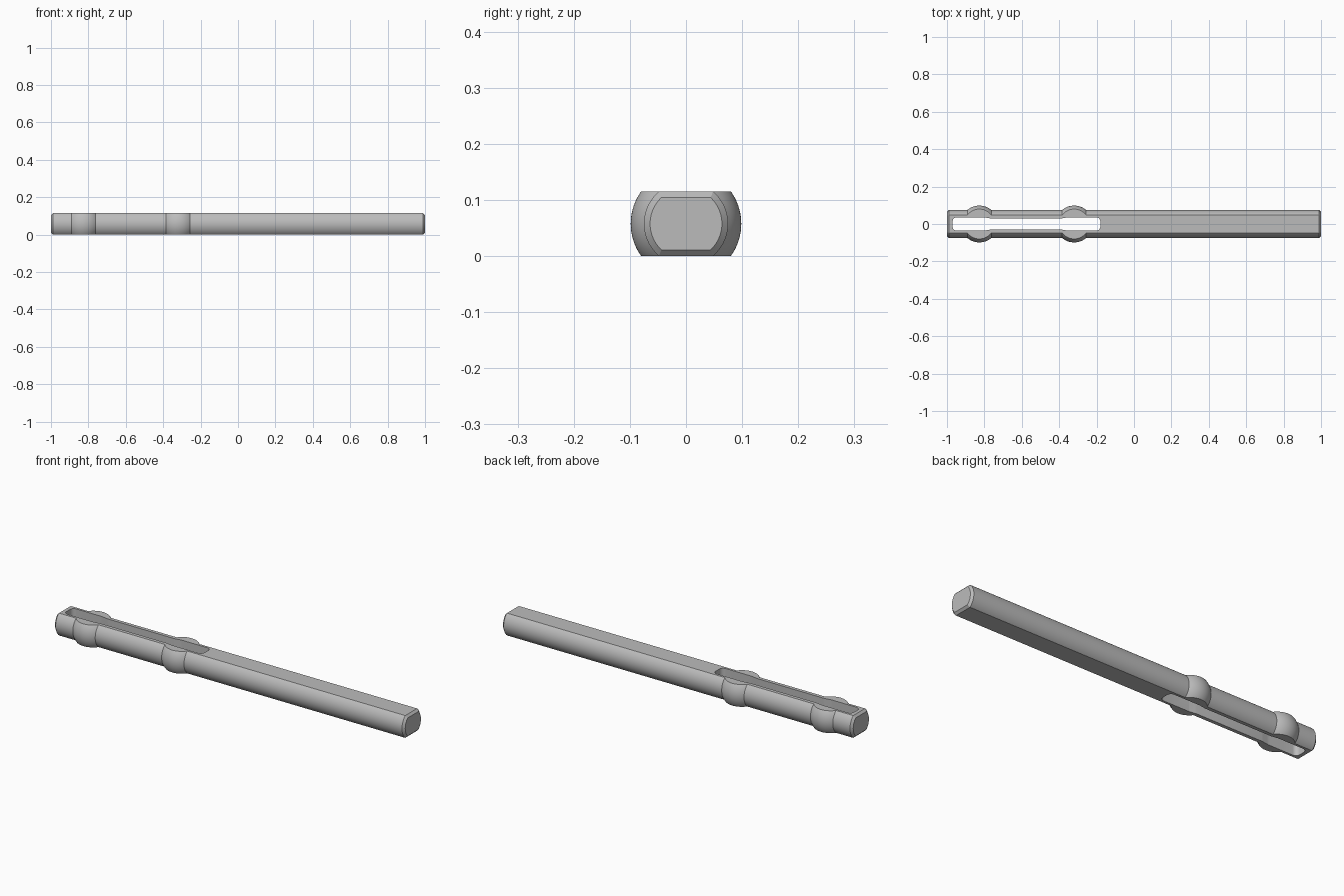
import bpy, bmesh, math

cube = bpy.data.objects.get("Cube")
if cube:
    bpy.data.objects.remove(cube, do_unlink=True)

RADIUS, HALF_H, CHAMFER = 0.075, 0.0575, 0.011
BULGE_R, BULGES = 0.0985, (-0.827, -0.32)
ARC = 28

grey = bpy.data.materials.new("Steel grey")
grey.use_nodes = True
grey.diffuse_color = (0.5, 0.5, 0.5, 1)
grey.node_tree.nodes["Principled BSDF"].inputs["Base Color"].default_value = grey.diffuse_color


def add_object(name, bm):
    bmesh.ops.recalc_face_normals(bm, faces=bm.faces[:])
    mesh = bpy.data.meshes.new(name)
    bm.to_mesh(mesh)
    bm.free()
    obj = bpy.data.objects.new(name, mesh)
    bpy.context.collection.objects.link(obj)
    mesh.materials.append(grey)
    return obj


def section(bm, x, r, h):
    """Ring of a circle with its top and bottom cut flat."""
    a = math.asin(h / r)
    angles = [-a + 2 * a * i / ARC for i in range(ARC + 1)]
    angles += [t + math.pi for t in angles]
    return [bm.verts.new((x, r * math.cos(t), HALF_H + r * math.sin(t))) for t in angles]


# Stations along the pin: chamfered ends, straight shaft, two spherical bulges
stations = [(-1, RADIUS - CHAMFER, HALF_H - CHAMFER), (-1 + CHAMFER, RADIUS, HALF_H)]
reach = math.asin(math.sqrt(BULGE_R ** 2 - RADIUS ** 2) / BULGE_R)
for cx in BULGES:
    for i in range(17):
        t = reach * (i / 8 - 1)
        stations.append((cx + BULGE_R * math.sin(t), BULGE_R * math.cos(t), HALF_H))
stations += [(1 - CHAMFER, RADIUS, HALF_H), (1, RADIUS - CHAMFER, HALF_H - CHAMFER)]

bm = bmesh.new()
rings = [section(bm, *s) for s in stations]
for a, b in zip(rings, rings[1:]):
    for i in range(len(a)):
        j = (i + 1) % len(a)
        bm.faces.new((a[i], a[j], b[j], b[i]))
bm.faces.new(rings[0])
bm.faces.new(rings[-1])
pin = add_object("slotted_pin", bm)

# Through slot, slightly narrower between the bulges, with rounded corners
half = [(-0.97, 0.036), (-0.805, 0.036), (-0.767, 0.03),
        (-0.388, 0.03), (-0.35, 0.036), (-0.18, 0.036)]
outline = half + [(x, -y) for x, y in reversed(half)]
bm = bmesh.new()
base = bm.faces.new([bm.verts.new((x, y, -0.1)) for x, y in outline])
top = bmesh.ops.extrude_face_region(bm, geom=[base])["geom"]
bmesh.ops.translate(bm, vec=(0, 0, 0.4), verts=[v for v in top if isinstance(v, bmesh.types.BMVert)])
corners = [e for e in bm.edges
           if abs(e.verts[0].co.z - e.verts[1].co.z) > 0.1
           and not -0.9 < e.verts[0].co.x < -0.2]
bmesh.ops.bevel(bm, geom=corners, offset=0.022, segments=8, profile=0.5, affect='EDGES')
cutter = add_object("slot_cutter", bm)
cutter.hide_render = True

cut = pin.modifiers.new("Slot", 'BOOLEAN')
cut.operation = 'DIFFERENCE'
cut.solver = 'EXACT'
cut.object = cutter
bpy.ops.object.select_all(action='DESELECT')
pin.select_set(True)
bpy.context.view_layer.objects.active = pin
bpy.ops.object.modifier_apply(modifier=cut.name)
bpy.data.objects.remove(cutter, do_unlink=True)
bpy.ops.object.shade_smooth_by_angle(angle=math.radians(25))
